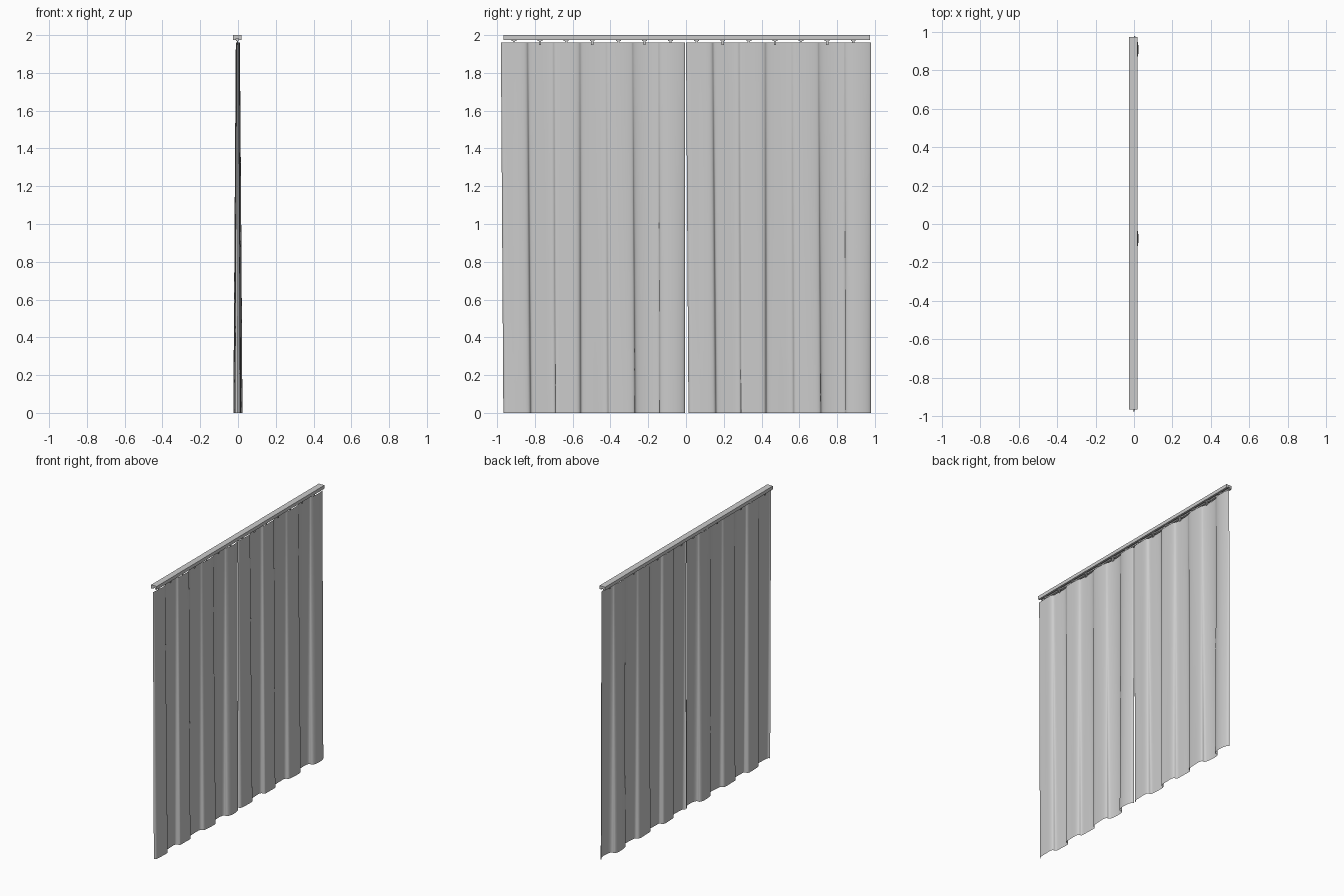
import bpy, bmesh, math, random

if "Cube" in bpy.data.objects:
    bpy.data.objects.remove(bpy.data.objects["Cube"])
random.seed(4)
PITCH = 0.277          # one full fold, two hooks
TOP = 1.96


def finish(name, bm, smooth=False):
    bmesh.ops.recalc_face_normals(bm, faces=bm.faces)
    me = bpy.data.meshes.new(name)
    bm.to_mesh(me)
    bm.free()
    ob = bpy.data.objects.new(name, me)
    bpy.context.collection.objects.link(ob)
    if smooth:
        for p in me.polygons:
            p.use_smooth = True
    return ob


# Fold irregularities, shared by both panels
amp = [random.uniform(-0.1, 0.1) for _ in range(9)]
ripple = [(random.uniform(20, 75), random.uniform(0, 6.28), random.uniform(-2, 2)) for _ in range(4)]


def cloth_point(u, t):
    """u runs across a panel, t runs from hem (0) to top (1)."""
    phase = 2 * math.pi * (u - 0.078) / PITCH
    k = (u + 0.06) / (PITCH / 2)
    i = int(k)
    f = k - i
    var = 1 + amp[i] * (1 - f) + amp[i + 1] * f
    size = 0.0215 * (1 - t) + 0.0095 * t
    x = size * (0.93 * var * math.cos(phase))
    x += size * 0.07 * sum(math.sin(a * u + b + c * t) for a, b, c in ripple)
    # omega-shaped folds: flanks turn steep
    y = u + 0.021 * var * math.sin(2 * phase) * -1 * -1 * (1 - 0.2 * t)
    y += 0.006 * (1 - t) * math.sin(phase * 0.5 + 1)
    return x - 0.0015, y


def curtain(name, y0, width):
    nu, nv = 150, 12
    bm = bmesh.new()
    rows = []
    for j in range(nv + 1):
        t = j / nv
        pts = [cloth_point(0.98 * i / nu, t) for i in range(nu + 1)]
        lo, hi = min(p[1] for p in pts), max(p[1] for p in pts)
        start = y0 + 0.013 * (1 - t)
        span = y0 + width - start
        rows.append([bm.verts.new((x, start + (y - lo) / (hi - lo) * span, TOP * t))
                     for x, y in pts])
    for a, b in zip(rows, rows[1:]):
        for i in range(nu):
            bm.faces.new((a[i], a[i + 1], b[i + 1], b[i]))
    return finish(name, bm, True)


curtain("curtain_left", -0.98, 0.975)
curtain("curtain_right", 0.0, 0.98)

# Rail: profile with a runner groove underneath, extruded along y
profile = [(-0.027, 1.975), (-0.011, 1.975), (-0.011, 1.983), (0.003, 1.983),
           (0.003, 1.975), (0.018, 1.975), (0.018, 2.0), (-0.027, 2.0)]
bm = bmesh.new()
face = bm.faces.new([bm.verts.new((x, -0.966, z)) for x, z in profile])
ext = bmesh.ops.extrude_face_region(bm, geom=[face])
bmesh.ops.translate(bm, vec=(0, 1.94, 0),
                    verts=[v for v in ext["geom"] if isinstance(v, bmesh.types.BMVert)])
finish("rail", bm)


def add_box(bm, center, size):
    r = bmesh.ops.create_cube(bm, size=1)
    bmesh.ops.scale(bm, vec=size, verts=r["verts"])
    bmesh.ops.translate(bm, vec=center, verts=r["verts"])


# Runners with hooks that reach down to the cloth
for n in range(14):
    y = -0.911 + n * 0.1382
    bm = bmesh.new()
    add_box(bm, (-0.004, y, 1.975), (0.012, 0.026, 0.014))
    add_box(bm, (-0.003, y, 1.959), (0.005, 0.012, 0.022))
    finish(f"hook_{n + 1}", bm)
